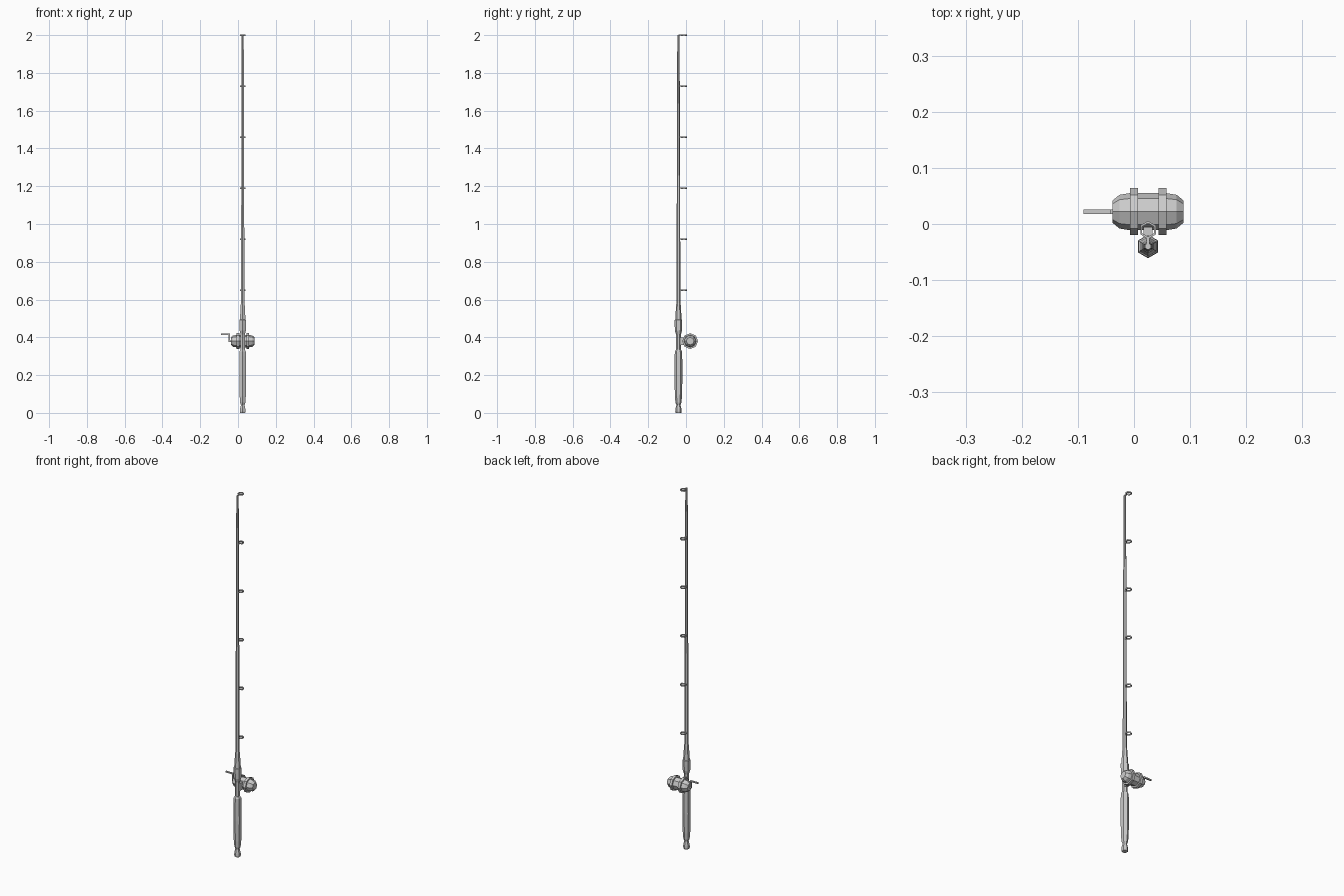
import bpy, bmesh, math
from mathutils import Vector

if "Cube" in bpy.data.objects:
    bpy.data.objects.remove(bpy.data.objects["Cube"])

RX, RY = 0.025, -0.04      # rod axis
CY, CZ = 0.022, 0.38       # reel axis


def finish(bm, name):
    bmesh.ops.recalc_face_normals(bm, faces=bm.faces)
    me = bpy.data.meshes.new(name)
    bm.to_mesh(me)
    bm.free()
    ob = bpy.data.objects.new(name, me)
    bpy.context.collection.objects.link(ob)
    return ob


def lathe(name, profile, sides, place, closed=False):
    """Sweep (along, radius) points around an axis; place maps (along, u, v) to space."""
    bm = bmesh.new()
    rings = []
    for h, r in profile:
        angles = [2 * math.pi * i / sides for i in range(sides)]
        rings.append([bm.verts.new(place(h, r * math.cos(a), r * math.sin(a))) for a in angles])
    pairs = list(zip(rings, rings[1:]))
    if closed:
        pairs.append((rings[-1], rings[0]))
    else:
        bm.faces.new(rings[0])
        bm.faces.new(rings[-1])
    for a, b in pairs:
        for i in range(sides):
            j = (i + 1) % sides
            bm.faces.new((a[i], a[j], b[j], b[i]))
    return finish(bm, name)


def box(name, lo, hi):
    bm = bmesh.new()
    bmesh.ops.create_cube(bm, size=1)
    lo, hi = Vector(lo), Vector(hi)
    for v in bm.verts:
        v.co = (lo + hi) / 2 + v.co * (hi - lo)
    return finish(bm, name)


def on_rod(h, u, v):
    return (RX + v, RY + u, h)


def on_reel(h, u, v):
    return (h, CY + u, CZ + v)


# Rod parts: grip with pommel, reel seat, fore grip, tapering blank
lathe("grip", [(0, .015), (.008, .017), (.022, .016), (.042, .011), (.055, .016),
               (.09, .019), (.2, .021), (.3, .02), (.325, .019), (.335, .013)], 6, on_rod)
lathe("reel_seat", [(.33, .0125), (.43, .0125)], 6, on_rod)
lathe("fore_grip", [(.415, .013), (.435, .019), (.47, .02), (.492, .02), (.494, .017),
                    (.575, .012), (.585, .0095)], 6, on_rod)
lathe("rod_blank", [(.58, .0105), (1.1, .009), (1.6, .0075), (2.0, .006)], 6, on_rod)

# Line guides: hexagonal rings on short stalks
for k in range(6):
    z = 0.646 + 0.27 * k
    lathe(f"guide_ring_{k + 1}", [(z, .016), (z + .007, .016), (z + .007, .012), (z, .012)], 6,
          lambda h, u, v: (RX + v, -0.0105 + u, h), closed=True)
    box(f"guide_stalk_{k + 1}", (RX - .003, RY, z + .001), (RX + .003, -.0235, z + .006))

# Reel: drum with bevelled ends and two flanges
lathe("reel_drum", [(-.038, .02), (-.026, .03), (-.008, .033), (.058, .033),
                    (.076, .03), (.088, .02)], 8, on_reel)
for side, x in (("left", -.007), ("right", .044)):
    lathe(f"reel_flange_{side}", [(x, .042), (x + .014, .042)], 8, on_reel)
box("reel_foot", (RX - .008, RY, CZ - .02), (RX + .008, -.005, CZ + .02))

# Crank arm and knob
box("crank_axle", (-.049, CY - .004, CZ - .004), (-.036, CY + .004, CZ + .004))
box("crank_arm", (-.049, CY - .004, CZ - .004), (-.042, CY + .004, .419))
box("crank_handle", (-.09, CY - .004, .412), (-.042, CY + .004, .419))
